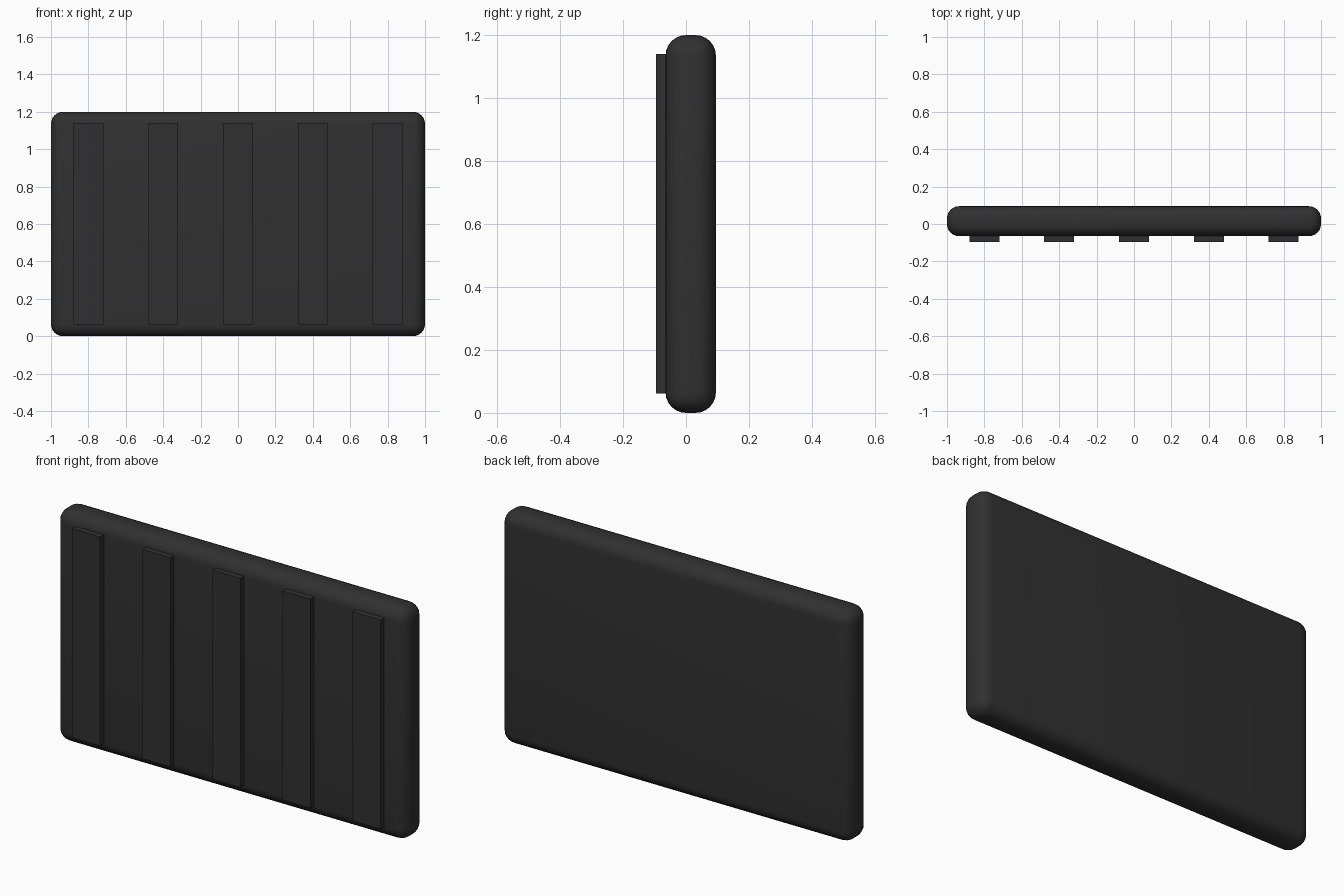
import bpy

if "Cube" in bpy.data.objects:
    bpy.data.objects.remove(bpy.data.objects["Cube"])

black = bpy.data.materials.new("black_plastic")
black.diffuse_color = (0.03, 0.03, 0.03, 1)
black.use_nodes = True
black.node_tree.nodes["Principled BSDF"].inputs["Base Color"].default_value = black.diffuse_color


def box(name, lo, hi):
    centre = [(a + b) / 2 for a, b in zip(lo, hi)]
    bpy.ops.mesh.primitive_cube_add(size=1, location=centre)
    ob = bpy.context.object
    ob.name = name
    ob.scale = [b - a for a, b in zip(lo, hi)]
    bpy.ops.object.transform_apply(location=False, rotation=False, scale=True)
    ob.data.materials.append(black)
    return ob


# Rounded slab
panel = box("panel", (-1, -0.065, 0), (1, 0.095, 1.2))
bevel = panel.modifiers.new("rounding", 'BEVEL')
bevel.width = 0.065
bevel.segments = 6
bpy.ops.object.modifier_apply(modifier=bevel.name)
bpy.ops.object.shade_smooth_by_angle()

# Five raised upright ribs on the front, slightly sunk into the slab
for i in range(5):
    x = -0.8 + 0.4 * i
    box(f"rib_{i + 1}", (x - 0.08, -0.095, 0.062), (x + 0.08, -0.055, 1.14))
